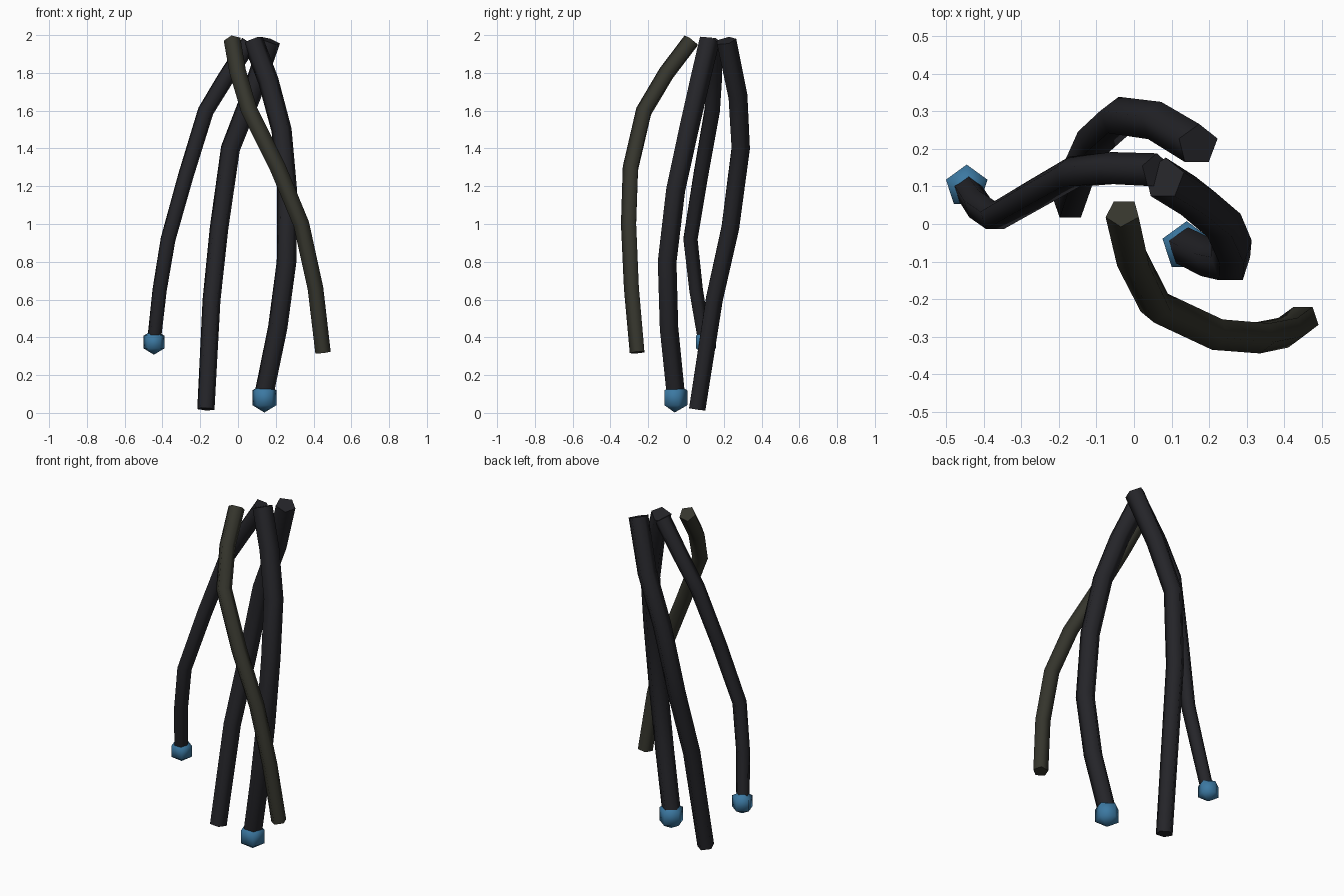
import bpy, bmesh, math
from mathutils import Vector

if "Cube" in bpy.data.objects:
    bpy.data.objects.remove(bpy.data.objects["Cube"])

SIDES = 5


def material(name, rgb):
    m = bpy.data.materials.new(name)
    m.diffuse_color = (*rgb, 1)
    m.use_nodes = True
    m.node_tree.nodes["Principled BSDF"].inputs["Base Color"].default_value = m.diffuse_color
    return m


BLACK = material("black", (0.018, 0.018, 0.022))
OLIVE = material("olive", (0.036, 0.036, 0.026))
BLUE = material("blue", (0.045, 0.19, 0.36))


def finish(name, bm, mat):
    bmesh.ops.recalc_face_normals(bm, faces=bm.faces)
    mesh = bpy.data.meshes.new(name)
    bm.to_mesh(mesh)
    bm.free()
    mesh.materials.append(mat)
    ob = bpy.data.objects.new(name, mesh)
    bpy.context.collection.objects.link(ob)
    bpy.ops.object.select_all(action='DESELECT')
    ob.select_set(True)
    bpy.context.view_layer.objects.active = ob
    bpy.ops.object.shade_smooth_by_angle(angle=math.radians(75))


def skin(bm, rings):
    for a, b in zip(rings, rings[1:]):
        for i in range(SIDES):
            j = (i + 1) % SIDES
            bm.faces.new((a[i], a[j], b[j], b[i]))


# Tapered five-sided tube swept along a path, capped at both ends
def strand(name, path, r_top, r_end, mat, turn=0.0):
    bm = bmesh.new()
    pts = [Vector(p) for p in path]
    last = len(pts) - 1
    rings = []
    for k, p in enumerate(pts):
        t = Vector()
        if k < last:
            t += (pts[k + 1] - p).normalized()
        if k > 0:
            t += (p - pts[k - 1]).normalized()
        t.normalize()
        u = Vector((0, 1, 0))
        u = (u - t * u.dot(t)).normalized()
        v = t.cross(u)
        r = r_top + (r_end - r_top) * k / last
        angles = [turn + math.tau * i / SIDES for i in range(SIDES)]
        rings.append([bm.verts.new(p + r * (u * math.cos(a) + v * math.sin(a)))
                      for a in angles])
    skin(bm, rings)
    bm.faces.new(rings[0])
    bm.faces.new(rings[-1])
    finish(name, bm, mat)


# Five-sided bead with two belts and two poles
def bead(name, center, r):
    bm = bmesh.new()
    c = Vector(center)
    rings = []
    for lat in (math.pi / 6, -math.pi / 6):
        rings.append([bm.verts.new(c + r * Vector((
            math.cos(lat) * math.sin(math.tau * i / SIDES),
            math.cos(lat) * math.cos(math.tau * i / SIDES),
            math.sin(lat)))) for i in range(SIDES)])
    skin(bm, rings)
    for ring, s in zip(rings, (1, -1)):
        pole = bm.verts.new(c + Vector((0, 0, s * r)))
        for i in range(SIDES):
            bm.faces.new((ring[i], ring[(i + 1) % SIDES], pole))
    finish(name, bm, BLUE)


# Olive strand sweeping to the front right
strand("olive_strand", [
    (-0.03, 0.03, 1.97), (-0.00, -0.10, 1.80), (0.06, -0.22, 1.60),
    (0.21, -0.29, 1.30), (0.335, -0.30, 1.00), (0.41, -0.285, 0.66),
    (0.45, -0.255, 0.32)], 0.047, 0.043, OLIVE, math.pi)

# Left strand with bead
strand("left_strand", [
    (0.06, 0.14, 1.96), (-0.06, 0.145, 1.78), (-0.17, 0.135, 1.60),
    (-0.275, 0.075, 1.26), (-0.37, 0.02, 0.92), (-0.415, 0.05, 0.65),
    (-0.445, 0.095, 0.38)], 0.048, 0.038, BLACK)
bead("left_bead", (-0.445, 0.10, 0.375), 0.067)

# Back strand, plain end
strand("back_strand", [
    (0.17, 0.21, 1.97), (0.07, 0.27, 1.68), (-0.04, 0.285, 1.40),
    (-0.10, 0.23, 0.98), (-0.14, 0.145, 0.60), (-0.17, 0.055, 0.02)],
    0.057, 0.048, BLACK)

# Right strand with bead
strand("right_strand", [
    (0.08, 0.12, 1.97), (0.16, 0.07, 1.76), (0.23, 0.01, 1.50),
    (0.26, -0.06, 1.18), (0.257, -0.105, 0.80), (0.21, -0.095, 0.45),
    (0.14, -0.06, 0.11)], 0.058, 0.053, BLACK)
bead("right_bead", (0.14, -0.06, 0.08), 0.078)
